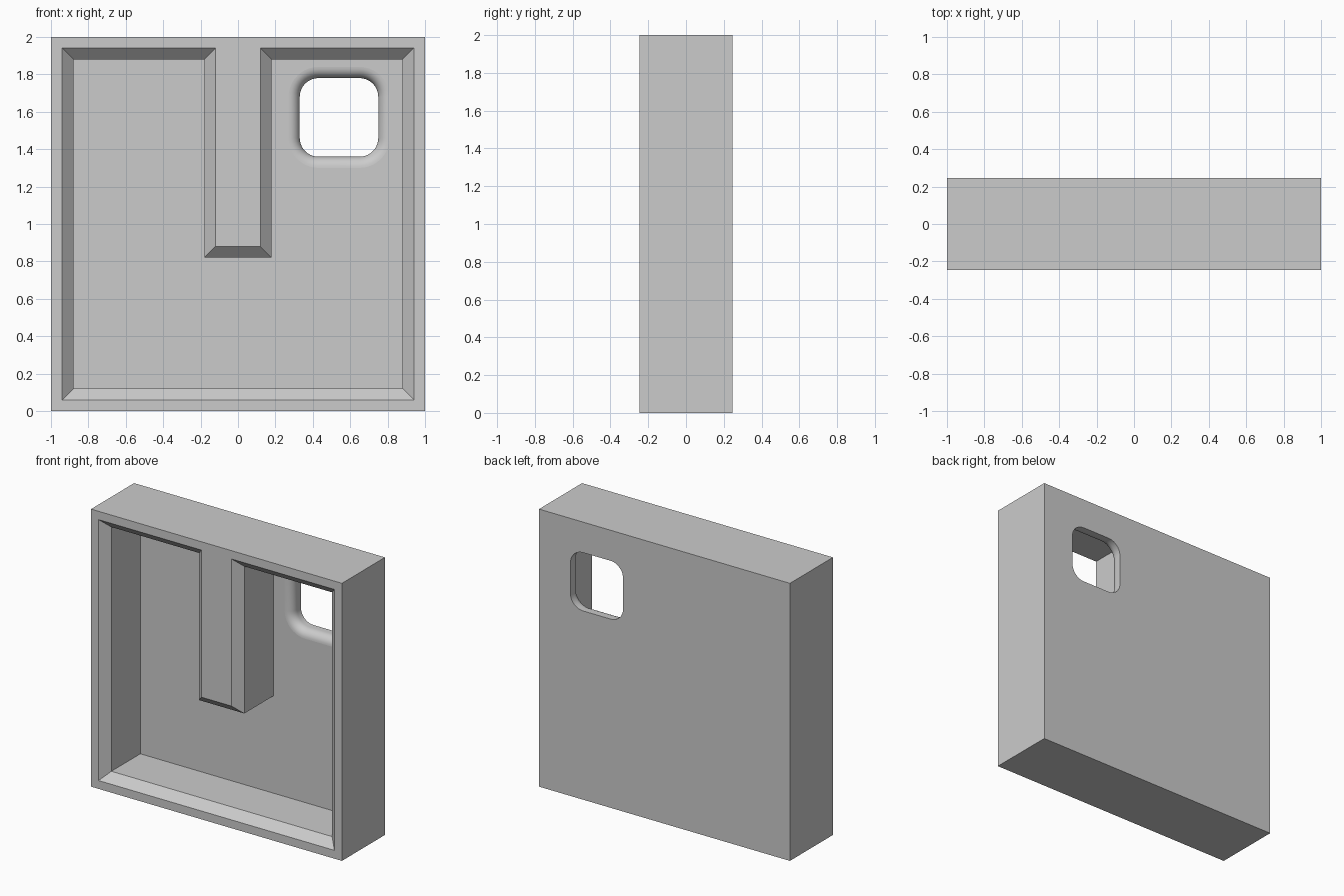
import bpy, bmesh
from math import sin, cos, pi

if "Cube" in bpy.data.objects:
    bpy.data.objects.remove(bpy.data.objects["Cube"])

Y0, Y1 = -0.245, 0.245      # front and back planes
FLOOR = 0.145               # pocket floor plane
CHAMFER, FILLET = 0.06, 0.06

bm = bmesh.new()


def loop(points, y):
    vs = [bm.verts.new((x, y, z)) for x, z in points]
    es = [bm.edges.new((vs[i - 1], vs[i])) for i in range(len(vs))]
    return vs, es


def bridge(a, b, smooth=False):
    n = len(a[0])
    for i in range(n):
        f = bm.faces.new((a[0][i - 1], a[0][i], b[0][i], b[0][i - 1]))
        f.smooth = smooth


def fill(outer, inner):
    bmesh.ops.triangle_fill(bm, edges=outer[1] + inner[1], use_beauty=True)


def square():
    return [(-1, 0), (1, 0), (1, 2), (-1, 2)]


def pocket(d):
    # U-shaped outline, inset by d from the block and from the hanging bar
    b, h = 0.06 + d, 0.94 - d
    return [(-1 + d, d), (1 - d, d), (1 - d, 2 - d), (b, 2 - d),
            (b, h), (-b, h), (-b, 2 - d), (-1 + d, 2 - d)]


def window(grow, half=0.21, r=0.10, seg=10):
    pts = []
    for q in range(4):
        a0 = q * pi / 2
        sx = 1 if q in (0, 3) else -1
        sz = 1 if q in (0, 1) else -1
        for i in range(seg + 1):
            a = a0 + i / seg * pi / 2
            pts.append((0.54 + sx * (half - r) + (r + grow) * cos(a),
                        1.57 + sz * (half - r) + (r + grow) * sin(a)))
    return pts


# Outer block and chamfered pocket walls
front, back = loop(square(), Y0), loop(square(), Y1)
rim = loop(pocket(0.06), Y0)
lip = loop(pocket(0.06 + CHAMFER), Y0 + CHAMFER)
base = loop(pocket(0.06 + CHAMFER), FLOOR)
bridge(front, back)
bridge(rim, lip)
bridge(lip, base)

# Window with a rounded edge on the pocket side
steps = 8
rings = [loop(window(FILLET * (1 - sin(t))), FLOOR + FILLET * (1 - cos(t)))
         for t in (i / steps * pi / 2 for i in range(steps + 1))]
rings.append(loop(window(0), Y1))
for a, b in zip(rings, rings[1:]):
    bridge(a, b, smooth=True)

# Flat faces: front rim, pocket floor and back
fill(front, rim)
fill(base, rings[0])
fill(back, rings[-1])

bmesh.ops.recalc_face_normals(bm, faces=bm.faces)
mesh = bpy.data.meshes.new("recessed_panel")
bm.to_mesh(mesh)
bm.free()
obj = bpy.data.objects.new("recessed_panel", mesh)
bpy.context.collection.objects.link(obj)
